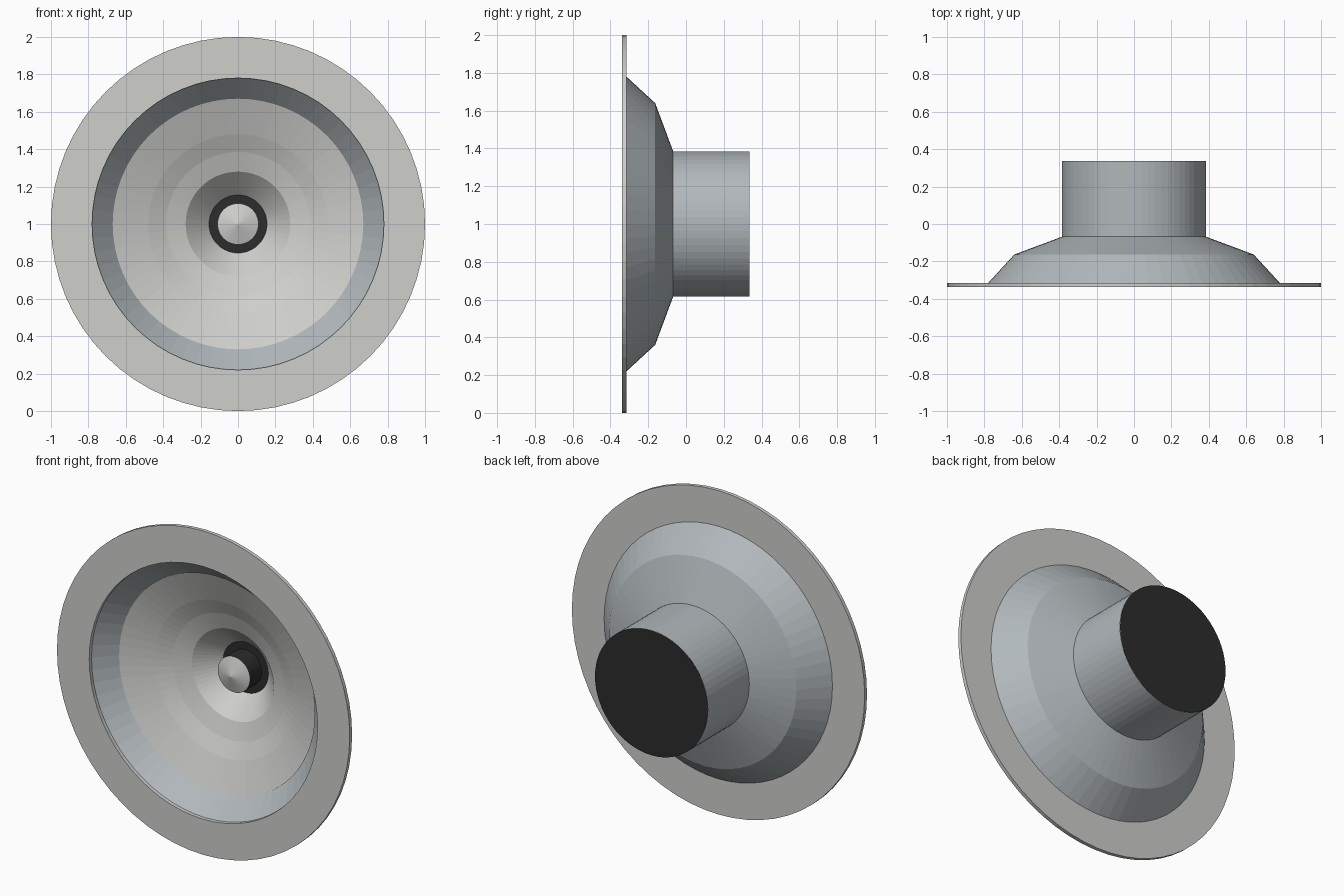
import bpy, bmesh, math

if "Cube" in bpy.data.objects:
    bpy.data.objects.remove(bpy.data.objects["Cube"])

SEGMENTS = 64


def material(name, rgb):
    m = bpy.data.materials.new(name)
    m.diffuse_color = (*rgb, 1.0)
    m.use_nodes = True
    m.node_tree.nodes["Principled BSDF"].inputs["Base Color"].default_value = m.diffuse_color
    return m


pale_grey = material("pale_grey", (0.62, 0.62, 0.60))
blue_grey = material("blue_grey", (0.44, 0.48, 0.50))
near_black = material("near_black", (0.025, 0.025, 0.025))


def lathe(name, profile, mat, closed=False):
    """Spin (radius, y) points around the horizontal axis at z = 1."""
    bm = bmesh.new()
    rings = []
    for r, y in profile:
        if r == 0:
            rings.append([bm.verts.new((0, y, 1))] * SEGMENTS)
        else:
            angles = [math.tau * i / SEGMENTS for i in range(SEGMENTS)]
            rings.append([bm.verts.new((r * math.cos(a), y, 1 + r * math.sin(a)))
                          for a in angles])
    pairs = list(zip(rings, rings[1:]))
    if closed:
        pairs.append((rings[-1], rings[0]))
    for a, b in pairs:
        for i in range(SEGMENTS):
            j = (i + 1) % SEGMENTS
            corners = list(dict.fromkeys((a[i], a[j], b[j], b[i])))
            bm.faces.new(corners)
    bmesh.ops.recalc_face_normals(bm, faces=bm.faces)
    mesh = bpy.data.meshes.new(name)
    bm.to_mesh(mesh)
    bm.free()
    mesh.materials.append(mat)
    obj = bpy.data.objects.new(name, mesh)
    bpy.context.collection.objects.link(obj)
    return obj


# Flat mounting ring at the front
lathe("mounting_flange", [(0.78, -0.338), (1.0, -0.338), (1.0, -0.315), (0.78, -0.315)],
      pale_grey, closed=True)

# Stepped basket shell and the magnet drum behind it
lathe("basket", [(0.78, -0.315), (0.64, -0.163), (0.385, -0.068)], blue_grey)
lathe("magnet_drum", [(0.385, -0.068), (0.385, 0.337)], blue_grey)
lathe("magnet_back_plate", [(0.385, 0.338), (0, 0.338)], near_black)

# Funnel-shaped diaphragm inside the basket
lathe("diaphragm", [(0.67, -0.203), (0.48, -0.13), (0.385, -0.085),
                    (0.28, -0.05), (0.155, 0.075)], pale_grey)

# Dark throat with a centre post and its shallow conical tip
lathe("throat", [(0.155, 0.075), (0.11, 0.075)], near_black)
lathe("centre_post", [(0.11, 0.075), (0.11, -0.04)], near_black)
lathe("post_tip", [(0.11, -0.04), (0, -0.075)], pale_grey)
